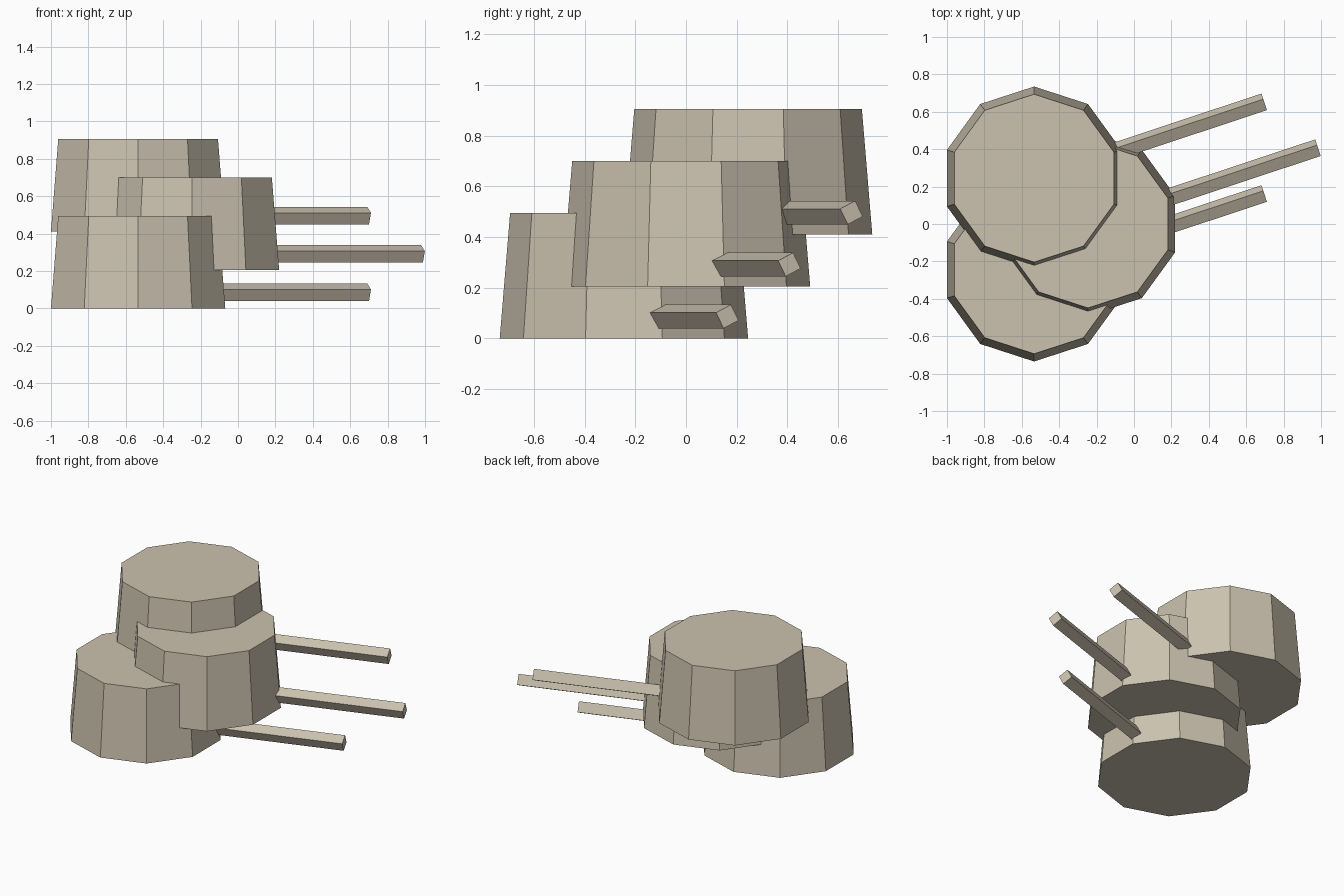
import bpy
import math
from mathutils import Matrix, Vector

cube = bpy.data.objects.get("Cube")
if cube:
    bpy.data.objects.remove(cube, do_unlink=True)

# Single warm stone colour
stone = bpy.data.materials.new("warm_stone")
colour = (0.60, 0.54, 0.43, 1.0)
stone.use_nodes = True
stone.diffuse_color = colour
stone.node_tree.nodes["Principled BSDF"].inputs["Base Color"].default_value = colour

DRUM_HEIGHT = 0.495
BOTTOM_RADIUS = 0.49
TOP_RADIUS = 0.449
BAR_REACH = Vector((1.23, 0.408, 0))
BAR_HEIGHT = 0.086
BAR_RADIUS = 0.049


def finish(name):
    obj = bpy.context.object
    obj.name = name
    obj.data.materials.append(stone)
    return obj


def add_drum(name, base):
    """Tapered ten-sided drum with a corner facing front and back."""
    bpy.ops.mesh.primitive_cone_add(
        vertices=10, radius1=BOTTOM_RADIUS, radius2=TOP_RADIUS, depth=DRUM_HEIGHT,
        location=base + Vector((0, 0, DRUM_HEIGHT / 2)), rotation=(0, 0, math.pi / 2))
    # Pin the corners whatever the primitive's starting angle is
    obj = finish(name)
    corner = obj.data.vertices[0].co
    obj.rotation_euler.z = math.pi / 2 - math.atan2(corner.y, corner.x)


def add_bar(name, base):
    """Square bar leaving the drum sideways, rolled about its own axis."""
    start = base + BAR_REACH * 0.2 + Vector((0, 0, BAR_HEIGHT))
    end = base + BAR_REACH + Vector((0, 0, BAR_HEIGHT))
    bpy.ops.mesh.primitive_cylinder_add(
        vertices=4, radius=BAR_RADIUS, depth=(end - start).length)
    obj = finish(name)
    along = BAR_REACH.normalized()
    up = Vector((0, 0, 1))
    side = up.cross(along)
    roll = math.radians(72)
    first = side * math.cos(roll) + up * math.sin(roll)
    second = along.cross(first)
    # Columns map the cylinder's corners and axis to the bar's directions
    turn = Matrix((first, second, along)).transposed()
    obj.matrix_world = Matrix.Translation((start + end) / 2) @ turn.to_4x4()


# Three staggered drums, each with its bar
levels = {
    "lower": Vector((-0.534, -0.245, 0)),
    "middle": Vector((-0.246, 0, 0.205)),
    "upper": Vector((-0.534, 0.245, 0.41)),
}
for level, base in levels.items():
    add_drum(level + "_drum", base)
    add_bar(level + "_bar", base)
